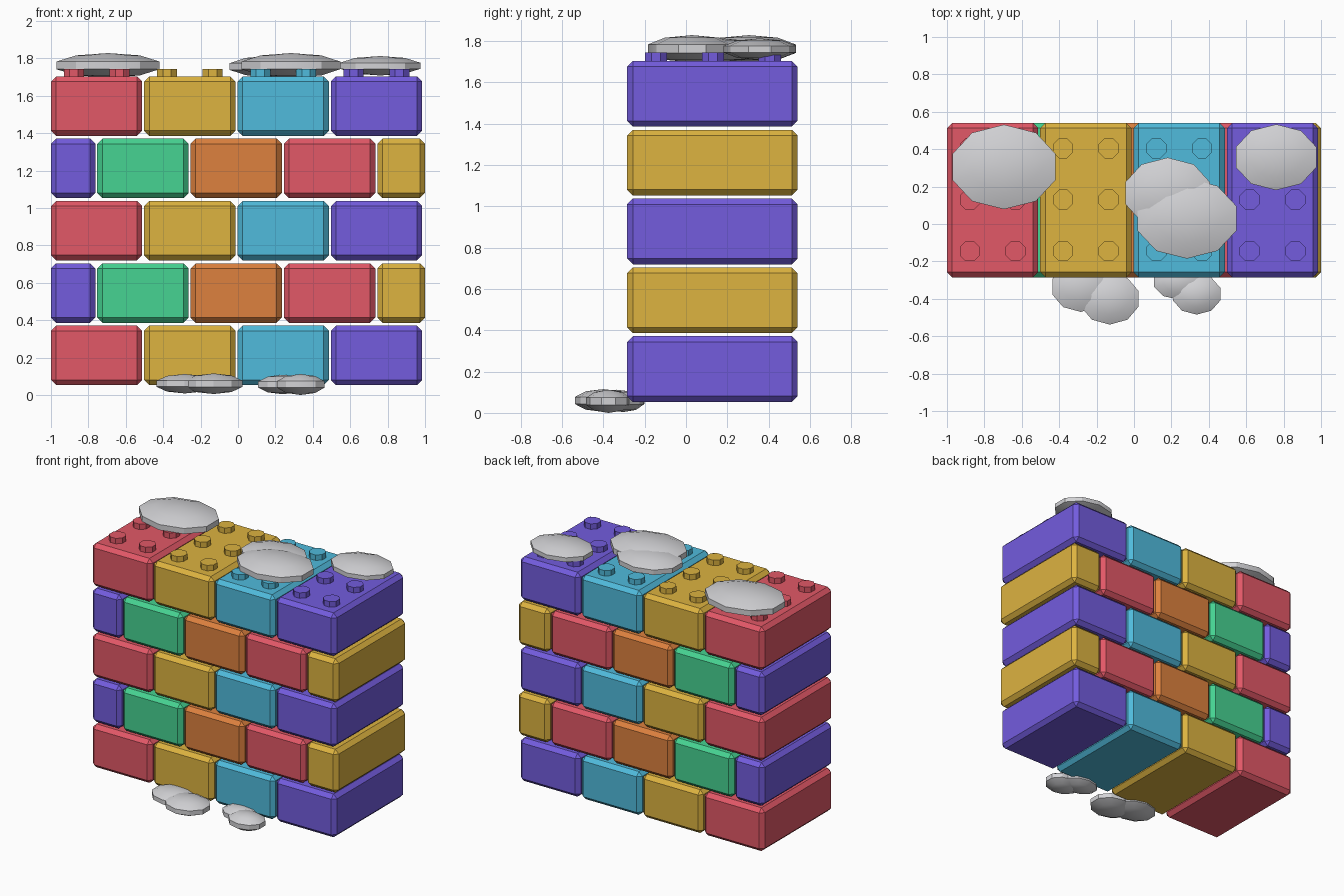
import bpy, math
from mathutils import Matrix

if "Cube" in bpy.data.objects:
    bpy.data.objects.remove(bpy.data.objects["Cube"])


def material(name, r, g, b):
    m = bpy.data.materials.new(name)
    lin = [(c / 255 / 12.92) if c < 10 else ((c / 255 + 0.055) / 1.055) ** 2.4 for c in (r, g, b)]
    m.diffuse_color = (*lin, 1)
    m.use_nodes = True
    m.node_tree.nodes["Principled BSDF"].inputs["Base Color"].default_value = m.diffuse_color
    return m


MATS = {
    "red": material("red", 226, 88, 103),
    "yellow": material("yellow", 221, 179, 64),
    "cyan": material("cyan", 80, 187, 220),
    "purple": material("purple", 115, 92, 222),
    "green": material("green", 70, 211, 146),
    "orange": material("orange", 221, 129, 62),
    "grey": material("pale_grey", 210, 210, 213),
}

Y0, Y1 = -0.285, 0.54
YC = (Y0 + Y1) / 2
H, PITCH, BASE = 0.318, 0.333, 0.053


def smooth(o, angle):
    bpy.ops.object.select_all(action='DESELECT')
    o.select_set(True)
    bpy.context.view_layer.objects.active = o
    bpy.ops.object.shade_smooth_by_angle(angle=math.radians(angle))


# chamfered brick
def brick(x0, x1, z0, color):
    bpy.ops.mesh.primitive_cube_add(size=1)
    o = bpy.context.object
    o.name = color + "_brick"
    o.data.transform(Matrix.Translation(((x0 + x1) / 2, YC, z0 + H / 2))
                     @ Matrix.Diagonal((x1 - x0, Y1 - Y0, H, 1)))
    o.data.materials.append(MATS[color])
    b = o.modifiers.new("chamfer", 'BEVEL')
    b.width = 0.028
    b.segments = 1


# eight-sided stud
def stud(x, y, color):
    z0, z1 = 1.68, 1.743
    bpy.ops.mesh.primitive_cylinder_add(vertices=8, radius=0.058, depth=z1 - z0,
                                        location=(x, y, (z0 + z1) / 2),
                                        rotation=(0, 0, math.radians(22.5)))
    o = bpy.context.object
    o.name = color + "_stud"
    o.data.materials.append(MATS[color])


# flattened faceted puff
def puff(name, x, y, z, rx, ry, rz):
    bpy.ops.mesh.primitive_uv_sphere_add(segments=10, ring_count=5, radius=1)
    o = bpy.context.object
    o.name = name
    o.data.transform(Matrix.Translation((x, y, z)) @ Matrix.Diagonal((rx, ry, rz, 1)))
    o.data.materials.append(MATS["grey"])
    smooth(o, 30)


# alternating courses
FULL = [(-1, -0.512, "red"), (-0.502, -0.013, "yellow"),
        (-0.003, 0.486, "cyan"), (0.496, 0.985, "purple")]
OFFSET = [(-1, -0.762, "purple"), (-0.753, -0.264, "green"), (-0.254, 0.235, "orange"),
          (0.245, 0.735, "red"), (0.745, 1, "yellow")]
for row in range(5):
    for x0, x1, color in (OFFSET if row % 2 else FULL):
        brick(x0, x1, BASE + row * PITCH, color)

# studs on the top course
for x0, x1, color in FULL:
    for sx in (-0.122, 0.122):
        for y in (-0.145, 0.13, 0.405):
            stud((x0 + x1) / 2 + sx, y, color)

# puffs on top and at the foot
puff("top_puff_left", -0.695, 0.305, 1.762, 0.305, 0.238, 0.066)
puff("top_puff_rear", 0.18, 0.165, 1.756, 0.25, 0.2, 0.057)
puff("top_puff_middle", 0.283, 0.03, 1.762, 0.292, 0.226, 0.066)
puff("top_puff_right", 0.76, 0.357, 1.76, 0.238, 0.185, 0.052)
puff("foot_puff_left", -0.285, -0.335, 0.06, 0.168, 0.142, 0.052)
puff("foot_puff_middle", -0.13, -0.4, 0.06, 0.17, 0.145, 0.055)
puff("foot_puff_inner", 0.24, -0.305, 0.056, 0.146, 0.105, 0.052)
puff("foot_puff_right", 0.335, -0.375, 0.056, 0.14, 0.115, 0.056)
